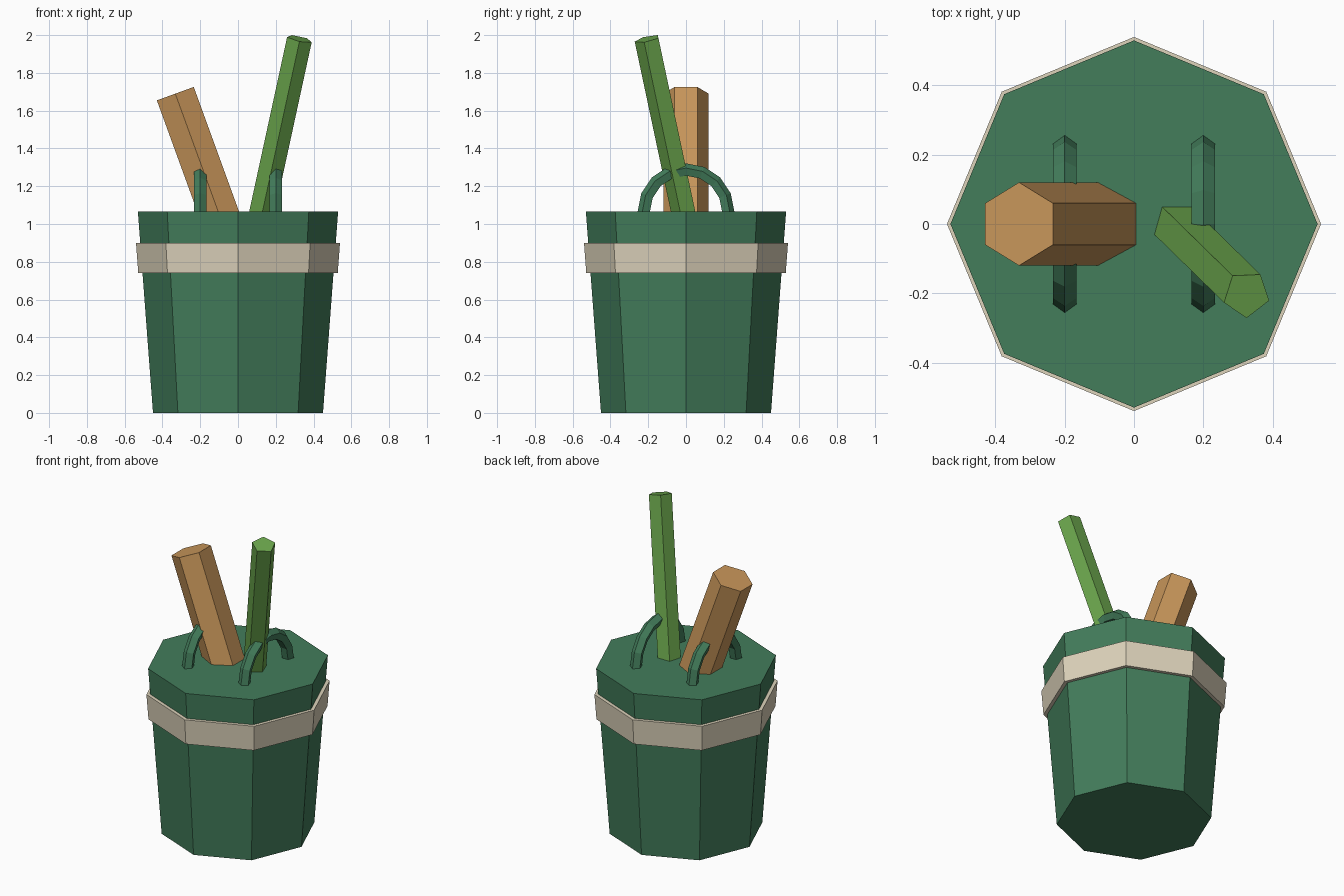
import bpy, bmesh
from math import sin, cos, pi, radians
from mathutils import Matrix, Vector

if "Cube" in bpy.data.objects:
    bpy.data.objects.remove(bpy.data.objects["Cube"])


def material(name, hexcode):
    m = bpy.data.materials.new(name)
    rgb = [int(hexcode[i:i + 2], 16) / 255 for i in (0, 2, 4)]
    m.diffuse_color = [((c + 0.055) / 1.055) ** 2.4 for c in rgb] + [1]
    m.use_nodes = True
    m.node_tree.nodes["Principled BSDF"].inputs["Base Color"].default_value = m.diffuse_color
    return m


def loft(name, rings, mat, matrix=Matrix()):
    """Skin a list of point rings into a closed, flat-shaded tube with end caps."""
    bm = bmesh.new()
    loops = [[bm.verts.new(matrix @ Vector(p)) for p in ring] for ring in rings]
    for a, b in zip(loops, loops[1:]):
        for i in range(len(a)):
            j = (i + 1) % len(a)
            bm.faces.new((a[i], a[j], b[j], b[i]))
    bm.faces.new(loops[0])
    bm.faces.new(loops[-1])
    bmesh.ops.recalc_face_normals(bm, faces=bm.faces)
    me = bpy.data.meshes.new(name)
    bm.to_mesh(me)
    bm.free()
    me.materials.append(mat)
    ob = bpy.data.objects.new(name, me)
    bpy.context.collection.objects.link(ob)
    return ob


def ring(sides, r, z):
    # First corner faces the front (-y)
    return [(r * sin(2 * pi * i / sides), -r * cos(2 * pi * i / sides), z)
            for i in range(sides)]


def prism(name, sides, r0, r1, z0, z1, mat, matrix=Matrix()):
    return loft(name, [ring(sides, r0, z0), ring(sides, r1, z1)], mat, matrix)


green = material("bag_green", "437d5b")
cream = material("band_cream", "ddd3bb")
tan = material("loaf_tan", "c8965a")
leaf = material("stalk_green", "6aa54c")

TOP = 1.065

# Tapered octagonal body and the band around it
prism("body", 8, 0.45, 0.53, 0, TOP, green)
prism("band", 8, 0.528, 0.54, 0.74, 0.90, cream)

# Two half-hoop handles with a five-sided section
for side, x in (("left", -0.2), ("right", 0.2)):
    R, r = 0.22, 0.036
    hoop = []
    for k in range(9):
        a = pi * k / 8
        section = []
        for i in range(5):
            t = 2 * pi * i / 5
            d = R + r * cos(t)
            section.append((x + r * sin(t), d * cos(a), TOP + d * sin(a)))
        hoop.append(section)
    loft(f"handle_{side}", hoop, green)

# Hexagonal loaf leaning left
lean = Matrix.Translation((-0.332, 0, 1.69)) @ Matrix.Rotation(radians(-20), 4, 'Y')
prism("loaf", 6, 0.12, 0.12, -1.0, 0, tan, lean)

# Pentagonal stalk leaning right and forward
lean = (Matrix.Translation((0.325, -0.203, 1.98))
        @ Matrix.Rotation(radians(12), 4, 'X') @ Matrix.Rotation(radians(12), 4, 'Y'))
prism("stalk", 5, 0.07, 0.07, -1.1, 0, leaf, lean)
